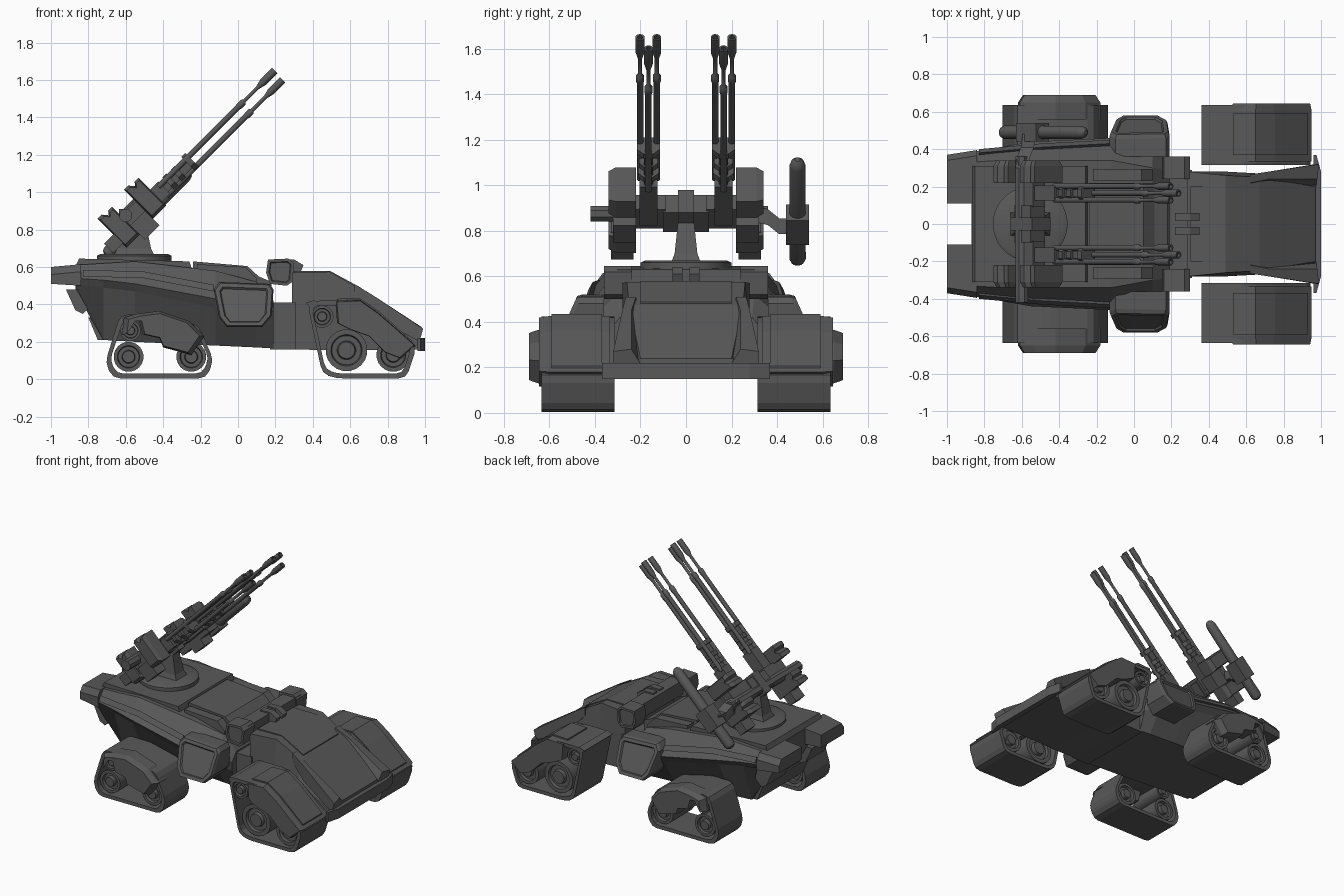
import bpy, bmesh, math
from mathutils import Matrix, Vector

cube = bpy.data.objects.get("Cube")
if cube:
    bpy.data.objects.remove(cube, do_unlink=True)

paint = bpy.data.materials.new("dark_grey_paint")
paint.use_nodes = True
paint.diffuse_color = (0.1, 0.1, 0.1, 1)
paint.node_tree.nodes["Principled BSDF"].inputs["Base Color"].default_value = (0.1, 0.1, 0.1, 1)

# Tilted frame shared by the gun parts: local x runs along the barrels
GUN = Matrix.Translation((-0.56, 0, 0.88)) @ Matrix.Rotation(math.radians(-45), 4, 'Y')


def skin(name, rings, pair=False, closed=False, smooth=False, matrix=None, inset=0):
    """Join matching rings of points; pair=True mirrors the part across the centre."""
    bm = bmesh.new()
    loops = [[bm.verts.new(p) for p in ring] for ring in rings]
    count = len(loops[0])
    for a, b in zip(loops, loops[1:] + (loops[:1] if closed else [])):
        for i in range(count):
            j = (i + 1) % count
            bm.faces.new((a[i], a[j], b[j], b[i]))
    if not closed:
        bm.faces.new(loops[0])
        cap = bm.faces.new(loops[-1])
    bmesh.ops.recalc_face_normals(bm, faces=bm.faces)
    if inset:
        bmesh.ops.inset_region(bm, faces=[cap], thickness=inset, use_even_offset=True)
        bmesh.ops.inset_region(bm, faces=[cap], thickness=inset / 3, depth=-inset / 2)
    if matrix:
        bm.transform(matrix)
    mesh = bpy.data.meshes.new(name)
    bm.to_mesh(mesh)
    bm.free()
    mesh.materials.append(paint)
    obj = bpy.data.objects.new(name, mesh)
    bpy.context.collection.objects.link(obj)
    if pair:
        mod = obj.modifiers.new("Mirror", 'MIRROR')
        mod.use_axis = (False, True, False)
    if smooth:
        bpy.ops.object.select_all(action='DESELECT')
        obj.select_set(True)
        bpy.context.view_layer.objects.active = obj
        bpy.ops.object.shade_smooth_by_angle(angle=math.radians(40))
    return obj


def scaled(points, sx, sz):
    cx = (min(p[0] for p in points) + max(p[0] for p in points)) / 2
    cz = (min(p[1] for p in points) + max(p[1] for p in points)) / 2
    return [(cx + (x - cx) * sx, cz + (z - cz) * sz) for x, z in points]


def rounded(points, radius):
    out = []
    for i, p in enumerate(points):
        p = Vector(p)
        before, after = Vector(points[i - 1]), Vector(points[(i + 1) % len(points)])
        a = p + (before - p).normalized() * radius
        c = p + (after - p).normalized() * radius
        out += [tuple(a), tuple((a + p * 2 + c) / 4), tuple(c)]
    return out


def layers(name, points, steps, **kw):
    """Side outline stacked along y; each step is (y, scale)."""
    return skin(name, [[(x, y, z) for x, z in scaled(points, s, s)] for y, s in steps], **kw)


def prism(name, points, y0, y1, taper=1, **kw):
    return layers(name, points, [(y0, 1), (y1, taper)], **kw)


def box(name, xs, ys, zs, **kw):
    (x0, x1), (z0, z1) = xs, zs
    return prism(name, [(x0, z0), (x1, z0), (x1, z1), (x0, z1)], *ys, **kw)


def lathe(name, profile, origin=(0, 0, 0), axis='X', sides=16, **kw):
    """Turned part: profile of (distance along axis, radius)."""
    ox, oy, oz = origin
    rings = []
    for d, r in profile:
        ring = []
        for i in range(sides):
            a = math.tau * (i + 0.5) / sides
            p, q = r * math.cos(a), r * math.sin(a)
            x, y, z = {'X': (d, p, q), 'Y': (p, d, q), 'Z': (p, q, d)}[axis]
            ring.append((ox + x, oy + y, oz + z))
        rings.append(ring)
    return skin(name, rings, smooth=True, **kw)


def hull(name, stations):
    """Symmetric body: each station is x followed by half-section (y, z) points."""
    rings = []
    for x, *half in stations:
        rings.append([(x, y, z) for y, z in half] + [(x, -y, z) for y, z in reversed(half)])
    return skin(name, rings)


# Rear hull, neck and sloping nose
hull("rear_hull", [
    (-0.87, (0.25, 0.47), (0.37, 0.505), (0.385, 0.54), (0.33, 0.61)),
    (-0.72, (0.28, 0.21), (0.38, 0.49), (0.41, 0.53), (0.34, 0.62)),
    (-0.55, (0.28, 0.20), (0.41, 0.47), (0.44, 0.51), (0.34, 0.63)),
    (-0.12, (0.29, 0.18), (0.43, 0.38), (0.46, 0.43), (0.34, 0.58)),
    (0.10, (0.29, 0.17), (0.42, 0.36), (0.44, 0.40), (0.30, 0.52)),
    (0.19, (0.29, 0.165), (0.34, 0.30), (0.34, 0.36), (0.29, 0.42))])
box("neck", (0.17, 0.31), (-0.29, 0.29), (0.16, 0.41))
hull("nose", [
    (0.29, (0.28, 0.16), (0.28, 0.4), (0.28, 0.57)),
    (0.49, (0.28, 0.155), (0.28, 0.4), (0.26, 0.575)),
    (0.67, (0.27, 0.155), (0.27, 0.3), (0.25, 0.475)),
    (0.97, (0.28, 0.16), (0.28, 0.19), (0.20, 0.24))])
skin("nose_cheek", [
    [(0.62, 0.21, 0.45), (0.62, 0.265, 0.45), (0.62, 0.265, 0.51), (0.62, 0.22, 0.51)],
    [(0.72, 0.19, 0.34), (0.72, 0.28, 0.34), (0.72, 0.28, 0.45), (0.72, 0.24, 0.45)],
    [(0.97, 0.19, 0.2), (0.97, 0.32, 0.2), (0.99, 0.32, 0.27), (0.98, 0.24, 0.28)]], pair=True)
skin("nose_bumper", [[(0.96, -0.37, z), (0.975, -0.37, z), (1.0, -0.28, z), (1.0, 0.28, z),
                      (0.975, 0.37, z), (0.96, 0.37, z)] for z in (0.15, 0.22)])
prism("nose_top_panel", [(0.3, 0.56), (0.3, 0.58), (0.49, 0.58), (0.66, 0.488), (0.66, 0.46), (0.48, 0.56)],
      -0.2, 0.2)

# Tail prongs, rear lockers and deck
skin("tail_prong", [[(x, 0.11, z0), (x, w, z0), (x, w, z1 - 0.04), (x, w - 0.03, z1), (x, 0.11, z1)]
                    for x, w, z0, z1 in ((-1.0, 0.37, 0.51, 0.6), (-0.84, 0.395, 0.5, 0.615))], pair=True)
prism("rear_locker", [(-0.92, 0.48), (-0.87, 0.37), (-0.83, 0.35), (-0.78, 0.40), (-0.8, 0.48)],
      0.12, 0.33, pair=True)
prism("rear_step", [(-0.8, 0.33), (-0.75, 0.21), (-0.72, 0.21), (-0.72, 0.33)], -0.26, 0.26)
prism("deck", [(-0.87, 0.6), (-0.85, 0.645), (-0.26, 0.63), (-0.24, 0.57)], -0.31, 0.31)
prism("cabin", [(-0.24, 0.55), (-0.24, 0.63), (0.05, 0.605), (0.11, 0.55), (0.18, 0.52), (0.18, 0.41), (0.1, 0.41)],
      -0.22, 0.22)
prism("cabin_side", [(-0.22, 0.55), (-0.22, 0.615), (0.04, 0.6), (0.1, 0.54), (0.1, 0.45)],
      0.23, 0.295, pair=True)
skin("side_rib", [[(x, y - 0.04, z - 0.02), (x, y, z - 0.02), (x, y - 0.02, z + 0.015)]
                  for x, y, z in ((-0.83, 0.4, 0.57), (-0.5, 0.43, 0.56), (-0.13, 0.45, 0.49))], pair=True)

# Side windows in heavy frames, leaning inward toward the top
frame = [(-0.13, 0.48), (-0.1, 0.52), (0.17, 0.51), (0.19, 0.48), (0.18, 0.34),
         (0.13, 0.28), (-0.06, 0.28), (-0.1, 0.33)]
skin("side_window", [[(x, 0.36, z) for x, z in frame],
                     [(x, 0.455 + (0.52 - z) * 0.45, z) for x, z in frame],
                     [(x, 0.475 + (0.52 - z) * 0.45, z) for x, z in scaled(frame, 0.95, 0.95)]],
     pair=True, inset=0.022)

# Sensor bar behind the nose
sensor = [(0.15, 0.57), (0.16, 0.64), (0.27, 0.645), (0.3, 0.62), (0.29, 0.52), (0.26, 0.5), (0.17, 0.51)]
box("sensor_bar", (0.19, 0.29), (-0.3, 0.3), (0.53, 0.63))
prism("sensor_pod", sensor, 0.24, 0.36, pair=True, inset=0.015)
prism("sensor_lens", [(0.22, 0.57), (0.33, 0.56), (0.35, 0.61), (0.3, 0.64), (0.22, 0.64)], 0.015, 0.06, pair=True)

# Tracks: belt loop, wheels and fairing for each corner
rear_belt = [(-0.71, 0.09), (-0.67, 0.005), (-0.17, 0.005), (-0.13, 0.1), (-0.21, 0.29), (-0.45, 0.345), (-0.63, 0.345)]
nose_belt = [(0.37, 0.41), (0.45, 0.03), (0.52, 0.005), (0.9, 0.005), (0.955, 0.17), (0.73, 0.35), (0.62, 0.42), (0.4, 0.42)]
rear_cover = [(-0.62, 0.24), (-0.61, 0.33), (-0.54, 0.35), (-0.42, 0.365), (-0.26, 0.31), (-0.18, 0.23),
              (-0.25, 0.13), (-0.4, 0.17), (-0.42, 0.22), (-0.51, 0.24), (-0.53, 0.32), (-0.57, 0.32)]
nose_cover = [(0.52, 0.42), (0.65, 0.425), (0.75, 0.355), (0.95, 0.18), (0.87, 0.11), (0.79, 0.14),
              (0.7, 0.23), (0.6, 0.265), (0.53, 0.3)]
rear_wheels = [(-0.585, 0.12, 0.08), (-0.25, 0.12, 0.08), (-0.575, 0.26, 0.055)]
nose_wheels = [(0.45, 0.335, 0.06), (0.58, 0.155, 0.112), (0.83, 0.13, 0.09)]
for end, belt, cover, wheels, inner, start, edge, rim in (
        ("rear", rear_belt, rear_cover, rear_wheels, 0.36, 0.56, 0.69, 0.88),
        ("nose", nose_belt, nose_cover, nose_wheels, 0.315, 0.335, 0.645, 0.96)):
    outer = rounded(belt, 0.04)
    wide = max(p[0] for p in outer) - min(p[0] for p in outer)
    tall = max(p[1] for p in outer) - min(p[1] for p in outer)
    core = scaled(outer, 1 - 0.05 / wide, 1 - 0.05 / tall)
    loops = ((outer, inner), (outer, 0.635), (core, 0.635), (core, inner))
    skin(end + "_track_belt", [[(x, y, z) for x, z in pts] for pts, y in loops], pair=True, closed=True)
    layers(end + "_track_fairing", cover, [(start, 1), (edge - 0.04, 1), (edge, rim)], pair=True)
    for number, (x, z, r) in enumerate(wheels):
        face = [(0.62, 1), (0.62, 0.75), (0.6, 0.7), (0.6, 0.45), (0.625, 0.4), (0.625, 0.1)]
        middle = (inner + 0.635) / 2
        hub = [(2 * middle - d, r * f) for d, f in reversed(face)] + [(d, r * f) for d, f in face]
        lathe(f"{end}_wheel_{number}", hub, (x, 0, z), 'Y', sides=20, pair=True)
prism("nose_fairing_panel", [(0.53, 0.4), (0.53, 0.43), (0.65, 0.434), (0.755, 0.362), (0.93, 0.206), (0.93, 0.18),
                             (0.75, 0.34), (0.65, 0.4)], 0.37, 0.59, pair=True)

# Turret ring, pedestal and yoke
lathe("turret_ring", [(0.62, 0.2), (0.66, 0.2), (0.67, 0.18)], (-0.555, 0, 0), 'Z', sides=32)
skin("pedestal", [[(-0.555 + sx * w, sy * d, z) for sx, sy in ((-1, -1), (1, -1), (1, 1), (-1, 1))]
                  for z, w, d in ((0.66, 0.11, 0.065), (0.7, 0.09, 0.05), (0.84, 0.06, 0.035))])
box("yoke_block", (-0.08, 0.08), (-0.035, 0.035), (-0.08, 0.06), matrix=GUN)
box("yoke_cheek", (-0.06, 0.06), (0.035, 0.1), (-0.06, 0.05), matrix=GUN, pair=True)
lathe("cross_shaft", [(-0.42, 0.037), (0.36, 0.037)], (-0.6, 0, 0.875), 'Y', sides=8)

# Guns: receivers, shields, breeches and triple barrels
box("receiver", (-0.02, 0.22), (0.125, 0.205), (-0.06, 0.03), matrix=GUN, pair=True)
box("barrel_core", (0.2, 0.41), (0.145, 0.185), (-0.045, 0.01), matrix=GUN, pair=True)
box("receiver_mount", (-0.05, 0.07), (0.09, 0.3), (-0.05, 0.04), matrix=GUN, pair=True)
box("breech", (-0.22, -0.05), (0.23, 0.33), (-0.07, 0.0), matrix=GUN, pair=True)
box("ammunition_box", (-0.05, 0.06), (0.22, 0.32), (-0.14, -0.03), matrix=GUN, pair=True)
shield = [(-0.05, -0.09), (0.05, -0.09), (0.05, 0.12), (0.02, 0.12), (0.005, 0.1), (-0.02, 0.13), (-0.05, 0.13)]
for label, u, drop in (("upper_shield", 0.11, 0.0), ("lower_shield", -0.1, 0.01)):
    layers(label, [(x + u, z - drop) for x, z in shield], [(0.22, 1), (0.31, 1), (0.34, 0.85)], matrix=GUN, pair=True)
for label, u, w in (("rear_clamp", 0.25, 0.05), ("middle_clamp", 0.31, 0.045), ("front_clamp", 0.4, 0.055)):
    lathe(label, [(u, w), (u + 0.03, w)], (0, 0.165, -0.015), sides=8, matrix=GUN, pair=True)
barrel = [(0.2, 0.015), (0.8, 0.015), (0.81, 0.018), (0.84, 0.018), (0.85, 0.01), (0.95, 0.01),
          (0.99, 0.02), (1.08, 0.02), (1.08, 0.012), (1.06, 0.012)]
for label, y, v, back in (("inner_barrel", 0.128, 0.01, 0), ("outer_barrel", 0.202, 0.01, 0),
                          ("lower_barrel", 0.165, -0.055, 0.005)):
    lathe(label, barrel, (-back, y, v), sides=10, matrix=GUN, pair=True)

# Single side launcher tube on its arm
tube = [(-0.26, 0.012), (-0.25, 0.03), (-0.23, 0.037), (0.34, 0.035), (0.365, 0.028), (0.38, 0.012)]
lathe("launcher_tube", tube, (0, 0.49, -0.05), matrix=GUN)
box("launcher_cradle", (-0.1, 0.05), (0.44, 0.54), (-0.1, 0.0), matrix=GUN)
skin("launcher_arm", [[(x + sx * 0.035, y, z + sz * 0.035) for sx, sz in ((-1, -1), (1, -1), (1, 1), (-1, 1))]
                      for x, y, z in ((-0.6, 0.3, 0.875), (-0.59, 0.36, 0.86), (-0.57, 0.41, 0.82), (-0.56, 0.48, 0.82))])
